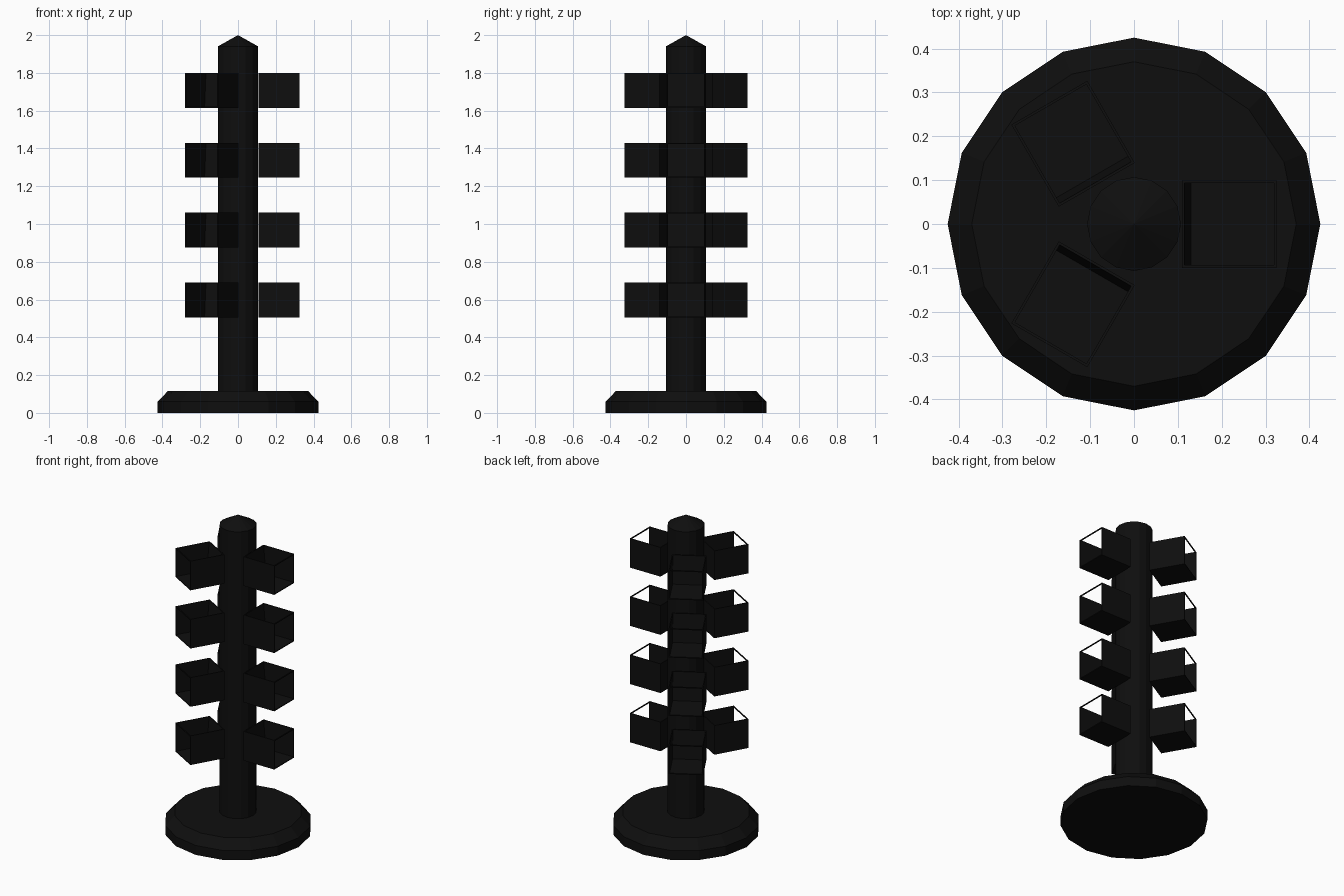
import bpy, bmesh, math
from mathutils import Matrix, Vector

if "Cube" in bpy.data.objects:
    bpy.data.objects.remove(bpy.data.objects["Cube"])

black = bpy.data.materials.new("matte black")
black.diffuse_color = (0.0045, 0.0045, 0.0045, 1)
black.use_nodes = True
black.node_tree.nodes["Principled BSDF"].inputs["Base Color"].default_value = black.diffuse_color


def finish(bm, name):
    bmesh.ops.recalc_face_normals(bm, faces=bm.faces)
    me = bpy.data.meshes.new(name)
    bm.to_mesh(me)
    bm.free()
    me.materials.append(black)
    ob = bpy.data.objects.new(name, me)
    bpy.context.collection.objects.link(ob)
    return ob


def lathe(name, profile, sides):
    """Closed turned solid from (radius, z) points; radius 0 makes a tip."""
    bm = bmesh.new()
    rings = []
    for r, z in profile:
        if r == 0:
            rings.append([bm.verts.new((0, 0, z))])
        else:
            rings.append([bm.verts.new((r * math.cos(2 * math.pi * i / sides),
                                        r * math.sin(2 * math.pi * i / sides), z))
                          for i in range(sides)])
    for a, b in zip(rings, rings[1:]):
        for i in range(sides):
            j = (i + 1) % sides
            if len(b) == 1:
                bm.faces.new((a[i], a[j], b[0]))
            else:
                bm.faces.new((a[i], a[j], b[j], b[i]))
    for ring in (rings[0], rings[-1]):
        if len(ring) > 1:
            bm.faces.new(ring)
    return finish(bm, name)


def box(bm, x0, x1, y0, y1, z0, z1):
    m = Matrix.Translation(((x0 + x1) / 2, (y0 + y1) / 2, (z0 + z1) / 2))
    m = m @ Matrix.Diagonal((x1 - x0, y1 - y0, z1 - z0, 1))
    return bmesh.ops.create_cube(bm, size=1, matrix=m)["verts"]


# Foot and post
lathe("base", [(0.425, 0), (0.425, 0.06), (0.37, 0.117)], 16)
lathe("post", [(0.107, 0.10), (0.107, 1.94), (0.0, 2.0)], 16)

# Open trays: length along local x, open at the top and the outer end
L, W, H, T = 0.108, 0.10, 0.185, 0.006


def tray(name, x, y, z, angle):
    bm = bmesh.new()
    box(bm, -L, L, -W, W, 0, T)                      # floor
    for s in (-1, 1):                                # side walls
        box(bm, -L, L, s * (W - T / 2) - T / 2, s * (W - T / 2) + T / 2, 0, H)
    back = box(bm, -L, -L + T, -W, W, 0, H)          # leaning back wall
    for v in back:
        if v.co.x > -L + T / 2 and v.co.z < H / 2:
            v.co.x += 0.015
    box(bm, L - T, L, -W, W, H - T, H)               # thin rail across the mouth
    ob = finish(bm, name)
    ob.matrix_world = Matrix.Translation((x, y, z)) @ Matrix.Rotation(math.radians(angle), 4, "Z")


spots = [(0.217, 0.0, 0), (-0.139, 0.183, 120), (-0.139, -0.183, 240)]
for level in range(4):
    for k, (x, y, angle) in enumerate(spots):
        tray(f"tray_{level + 1}_{k + 1}", x, y, 0.505 + 0.37 * level, angle)
